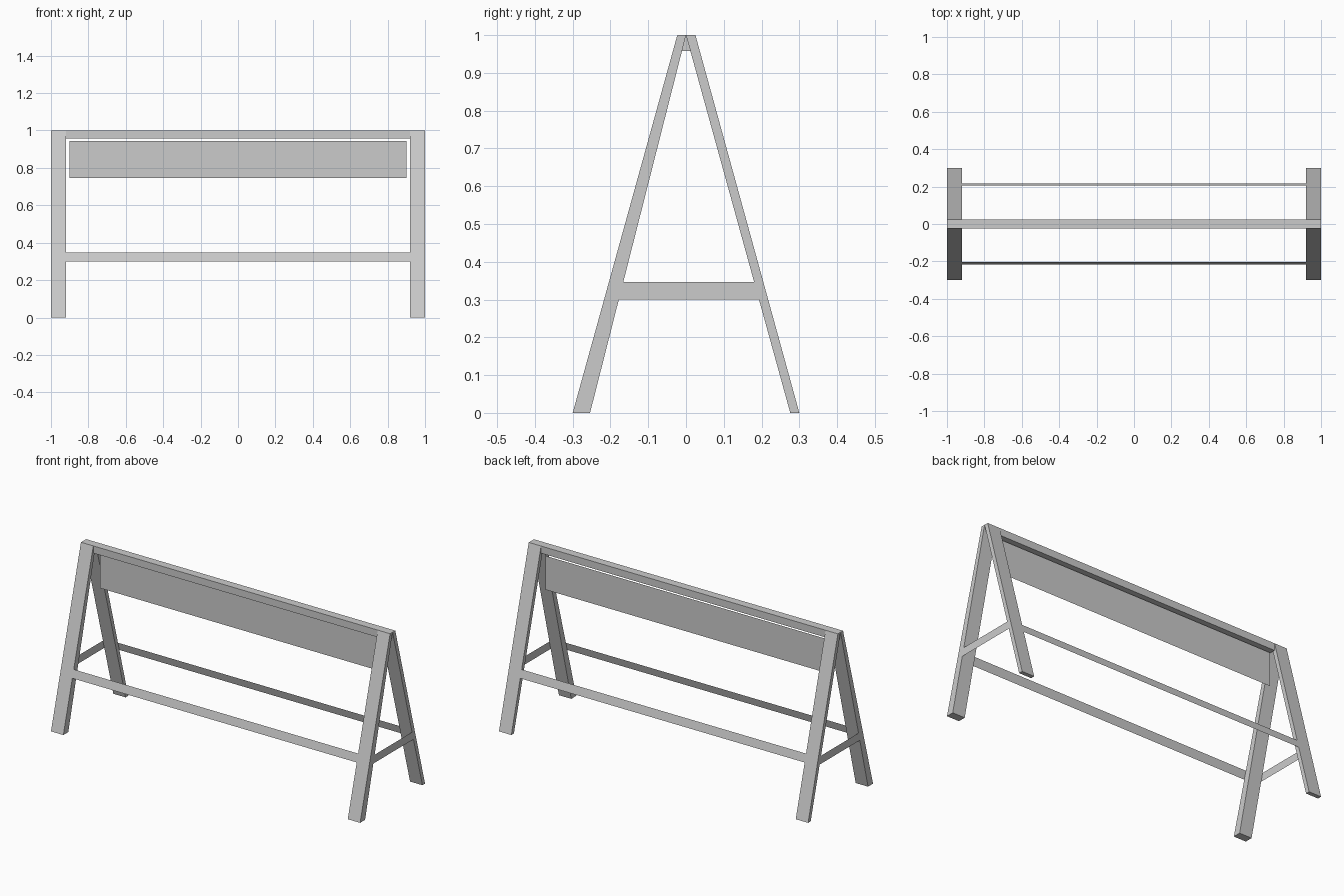
import bpy

if "Cube" in bpy.data.objects:
    bpy.data.objects.remove(bpy.data.objects["Cube"])

# Side outlines (y at ground, y at top) of the slanted leg edges
FRONT_OUT, FRONT_IN = (-0.30, -0.023), (-0.254, 0.0)
BACK_OUT, BACK_IN = (0.30, 0.025), (0.276, 0.0)
LEG_X0, LEG_X1 = 0.92, 1.0
RAIL_Z0, RAIL_Z1 = 0.30, 0.347


def y_at(edge, z):
    return edge[0] + (edge[1] - edge[0]) * z


def make(name, verts, faces):
    mesh = bpy.data.meshes.new(name)
    mesh.from_pydata(verts, [], faces)
    mesh.update()
    obj = bpy.data.objects.new(name, mesh)
    bpy.context.collection.objects.link(obj)
    return obj


def prism(name, profile, x0, x1):
    """Extrude a four-point (y, z) profile along x."""
    verts = [(x, y, z) for x in (x0, x1) for y, z in profile]
    faces = [(3, 2, 1, 0), (4, 5, 6, 7)]
    faces += [(i, (i + 1) % 4, (i + 1) % 4 + 4, i + 4) for i in range(4)]
    return make(name, verts, faces)


def leg(name, left, right, x0, x1):
    return prism(name, [(left[0], 0), (right[0], 0), (right[1], 1), (left[1], 1)], x0, x1)


for side, s in (("left", -1), ("right", 1)):
    x0, x1 = sorted((s * LEG_X0, s * LEG_X1))
    # Tapered front leg and slim back leg
    leg(f"front_leg_{side}", FRONT_OUT, FRONT_IN, x0, x1)
    leg(f"back_leg_{side}", BACK_IN, BACK_OUT, x0, x1)
    # Thin brace tying the two legs together, flush with the outside
    quad = [(s * LEG_X1, y_at(e, z), z) for e, z in
            ((FRONT_IN, RAIL_Z0), (BACK_IN, RAIL_Z0), (BACK_IN, RAIL_Z1), (FRONT_IN, RAIL_Z1))]
    make(f"side_brace_{side}", quad, [(0, 1, 2, 3) if s > 0 else (3, 2, 1, 0)])

# Thin long rails lying in the outer leg planes
for name, edge, s in (("front_rail", FRONT_OUT, 1), ("back_rail", BACK_OUT, -1)):
    a = s * LEG_X0
    y0, y1 = y_at(edge, RAIL_Z0), y_at(edge, RAIL_Z1)
    make(name, [(-a, y0, RAIL_Z0), (a, y0, RAIL_Z0), (a, y1, RAIL_Z1), (-a, y1, RAIL_Z1)],
         [(0, 1, 2, 3)])

# Top beam between the leg pairs
prism("top_beam", [(-0.023, 0.958), (0.025, 0.958), (0.025, 1), (-0.023, 1)], -LEG_X0, LEG_X0)

# Thin hanging panel
make("hanging_panel", [(-0.9, 0.012, 0.745), (0.9, 0.012, 0.745),
                       (0.9, 0.012, 0.943), (-0.9, 0.012, 0.943)], [(0, 1, 2, 3)])
